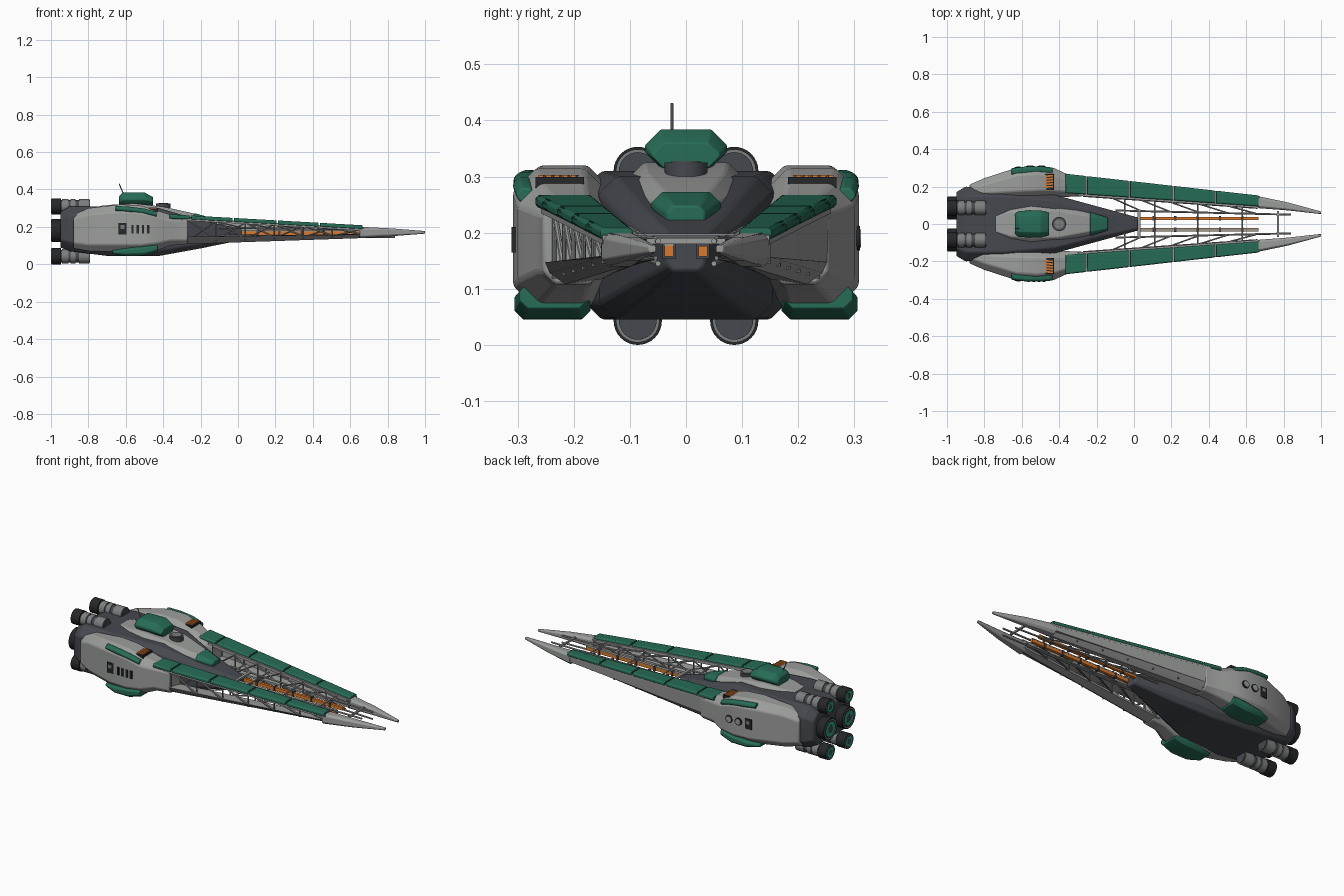
import bpy, bmesh, math
from mathutils import Vector

cube = bpy.data.objects.get("Cube")
if cube:
    bpy.data.objects.remove(cube, do_unlink=True)


def material(name, r, g, b):
    m = bpy.data.materials.new(name)
    m.use_nodes = True
    m.diffuse_color = (r, g, b, 1)
    m.node_tree.nodes["Principled BSDF"].inputs["Base Color"].default_value = (r, g, b, 1)
    return m


GREY = material("light grey plating", .33, .34, .33)
MID = material("mid grey metal", .20, .21, .21)
DARK = material("dark slate hull", .06, .065, .078)
BLACK = material("near black", .018, .02, .021)
GREEN = material("green armour", .02, .15, .095)
ORANGE = material("orange", .70, .19, .025)
BEIGE = material("beige rail", .36, .31, .23)
GLOW = material("teal engine glow", .02, .36, .25)


def finish(name, bm, mat, bevel=0, angle=30, segments=2):
    bmesh.ops.recalc_face_normals(bm, faces=bm.faces)
    me = bpy.data.meshes.new(name)
    bm.to_mesh(me)
    bm.free()
    me.materials.append(mat)
    me.shade_smooth()
    me.set_sharp_from_angle(angle=math.radians(angle))
    ob = bpy.data.objects.new(name, me)
    bpy.context.collection.objects.link(ob)
    if bevel:
        mod = ob.modifiers.new("soft edges", "BEVEL")
        mod.width, mod.segments, mod.limit_method = bevel, segments, "ANGLE"
        mod.angle_limit = math.radians(20)
    return ob


def loft(name, rings, mat, **kw):
    """Skin a list of equal-length rings of points and cap both ends."""
    bm = bmesh.new()
    rows = [[bm.verts.new(p) for p in ring] for ring in rings]
    for a, b in zip(rows, rows[1:]):
        for i in range(len(a)):
            j = (i + 1) % len(a)
            bm.faces.new((a[i], a[j], b[j], b[i]))
    bm.faces.new(rows[0])
    bm.faces.new(rows[-1])
    return finish(name, bm, mat, **kw)


def ring(x, y0, y1, z0, z1, c=0, s=1):
    """Box section across x with corners cut by c."""
    if not c:
        pts = [(y0, z0), (y1, z0), (y1, z1), (y0, z1)]
    else:
        pts = [(y0 + c, z0), (y1 - c, z0), (y1, z0 + c), (y1, z1 - c),
               (y1 - c, z1), (y0 + c, z1), (y0, z1 - c), (y0, z0 + c)]
    return [(x, s * y, z) for y, z in pts]


def hull(name, mat, rows, s=1, **kw):
    return loft(name, [ring(*r, s=s) for r in rows], mat, **kw)


def box(name, mat, x0, x1, y0, y1, z0, z1, s=1, **kw):
    return hull(name, mat, [(x0, y0, y1, z0, z1), (x1, y0, y1, z0, z1)], s, **kw)


def tube(name, mat, a, b, r, r2=None, n=8):
    a, b = Vector(a), Vector(b)
    bm = bmesh.new()
    bmesh.ops.create_cone(bm, cap_ends=True, segments=n, radius1=r,
                          radius2=r if r2 is None else r2, depth=(b - a).length)
    turn = (b - a).to_track_quat("Z", "Y").to_matrix().to_4x4()
    turn.translation = (a + b) / 2
    bmesh.ops.transform(bm, matrix=turn, verts=bm.verts)
    return finish(name, bm, mat)


# Central hull and superstructure
hull("main_hull", DARK, [(-.95, -.17, .17, .09, .28, .04), (-.90, -.20, .20, .07, .31, .05),
     (-.70, -.18, .18, .045, .31, .03), (-.42, -.155, .155, .045, .30, .03),
     (-.20, -.095, .095, .085, .235, .025), (.02, -.035, .035, .13, .19, .012)], bevel=.006)
hull("superstructure", GREY, [(-.74, -.055, .055, .27, .312, .015), (-.66, -.09, .09, .26, .32, .025),
     (-.55, -.105, .105, .25, .325, .03), (-.40, -.10, .10, .24, .308, .03),
     (-.25, -.062, .062, .225, .275, .02), (-.145, -.03, .03, .215, .245, .01)], bevel=.008)
hull("prow_armour", GREEN, [(-.235, -.064, .064, .222, .274, .021),
     (-.14, -.034, .034, .21, .248, .011)], bevel=.004)
hull("command_dome", GREEN, [(-.635, -.055, .055, .315, .365, .02), (-.615, -.07, .07, .315, .384, .028),
     (-.50, -.073, .073, .315, .384, .028), (-.455, -.06, .06, .315, .36, .02)],
     bevel=.014, segments=3, angle=60)
tube("turret_base", DARK, (-.40, 0, .30), (-.40, 0, .325), .038, n=24)
tube("turret_cap", MID, (-.40, 0, .322), (-.40, 0, .328), .026, n=24)
tube("antenna", MID, (-.61, -.025, .37), (-.635, -.025, .43), .003)


# Boom envelope: outer y, inner y, top z, bottom z at a given x
def boom(x):
    t = (x + .36) / 1.02
    mix = lambda a, b: a + (b - a) * t
    return mix(.265, .15), mix(.155, .085), mix(.258, .2), mix(.105, .14)


for s, side in ((1, "left"), (-1, "right")):
    # Side pod
    yo, yi, zt, zb = boom(-.27)
    hull(side + "_pod", GREY, [(-.88, .13, .21, .085, .265, .03), (-.80, .13, .245, .07, .30, .035),
         (-.63, .135, .30, .065, .32, .04), (-.52, .14, .308, .065, .314, .04),
         (-.43, .14, .30, .075, .288, .04), (-.36, .145, .268, .10, .265, .03),
         (-.27, yi, yo, zb, zt, .022)], s, bevel=.006)
    hull(side + "_belly_armour", GREEN, [(-.67, .19, .275, .055, .075, .008),
         (-.60, .175, .302, .045, .085, .012), (-.50, .17, .306, .046, .10, .015),
         (-.43, .175, .297, .065, .11, .015)], s, bevel=.006)
    hull(side + "_shoulder_armour", GREEN, [(-.655, .26, .298, .285, .312, .01),
         (-.58, .268, .307, .278, .308, .01), (-.50, .272, .308, .268, .298, .01),
         (-.435, .268, .302, .252, .28, .01)], s, bevel=.004)

    # Roof vent with slats
    box(side + "_vent_frame", BLACK, -.482, -.428, .182, .268, .28, .299, s)
    for i in range(5):
        y = .192 + i * .0145
        loft(side + "_vent_slat", [[(-.476, s * y, z), (-.434, s * (y + .004), z),
             (-.434, s * (y + .013), z), (-.476, s * (y + .009), z)] for z in (.295, .303)], ORANGE)

    # Flank details
    box(side + "_hatch", BLACK, -.638, -.596, .285, .305, .16, .22, s)
    box(side + "_hatch_panel", MID, -.628, -.606, .30, .308, .19, .21, s)
    if s < 0:
        for i in range(4):
            x = -.57 + i * .028
            box("flank_slit", BLACK, x, x + .012, .29, .311, .165, .21, s)
    else:
        for x in (-.555, -.495):
            tube("flank_ring", BLACK, (x, .29, .19), (x, .310, .19), .022, n=24)
            tube("flank_ring_cap", GREY, (x, .29, .19), (x, .312, .19), .016, n=24)

    # Boom: roof strip, floor strip and solid tip
    ends = (-.30, .67)
    floor, roof, wall = [], [], []
    for x in ends:
        yo, yi, zt, zb = boom(x)
        lip = zb + (zt - zb) * .27
        floor.append([(x, s * y, z) for y, z in ((yi, zb + .01), (yo - .04, zb), (yo - .012, zb + .02),
                                                 (yo - .004, lip), (yo - .02, lip), (yi, zb + .022))])
        roof.append(ring(x, yi, yo, zt - .02, zt - .004, s=s))
        wall.append([(x, s * y, z) for y, z in ((yo - .004, lip), (yo, zt - .01),
                                                (yo - .015, zt - .01), (yo - .018, lip))])
    loft(side + "_boom_floor", floor, GREY)
    loft(side + "_boom_roof", roof, GREY)
    if s > 0:
        loft("left_boom_wall", wall, GREY)
    yo, yi, zt, zb = boom(.65)
    hull(side + "_boom_tip", GREY, [(.65, yi, yo, zb, zt, .012), (.82, .073, .116, .15, .192, .009),
         (1, .053, .067, .164, .178, .003)], s, bevel=.002)

    # Green deck panels along the boom
    cuts = (-.37, -.255, -.025, .21, .435, .67)
    for a, b in zip(cuts, cuts[1:]):
        rows = []
        for x in (a + .004, b - .004):
            yo, yi, zt, zb = boom(x)
            rows.append((x, yi + .01, yo + .003, zt - .014, zt + .009, .006))
        hull(side + "_deck_panel", GREEN, rows, s, bevel=.002)

    # Boom lattice and the inner rails it braces
    xs = [-.27 + i * .155 for i in range(7)]
    rail = lambda x, z: (x, s * (.07 - .024 * x), z)
    for z in (.155, .195):
        tube(side + "_inner_rail", GREY, rail(-.1, z), rail(.84, z - .01), .005)
    for i, x in enumerate(xs):
        yo, yi, zt, zb = boom(x)
        tube(side + "_lattice_post", MID, (x, s * (yo - .02), zb + .01), (x, s * (yo - .02), zt - .01), .004)
        tube(side + "_inner_post", MID, (x, s * yi, zb + .01), (x, s * yi, zt - .01), .004)
        if i < 6:
            po, pi, pt, pb = boom(xs[i + 1])
            tube(side + "_lattice_diagonal", GREY, (x, s * (yo - .02), zt - .012),
                 (xs[i + 1], s * (po - .02), pb + .02), .005)
            tube(side + "_inner_diagonal", MID, (x, s * yi, zb + .015), (xs[i + 1], s * pi, pt - .012), .004)
            if i:
                tube(side + "_rail_brace", GREY, (x, s * yi, zt - .015), rail(xs[i + 1], .19), .004)
                tube(side + "_low_brace", MID, (x, s * yi, zb + .015), rail(xs[i + 1], .155), .004)

    # Central conduit with clamps
    box(side + "_conduit", ORANGE, .02, .665, .022, .038, .158, .176, s)
    for x in (.105, .22, .34, .46, .58):
        box(side + "_conduit_clamp", DARK, x - .006, x + .006, .018, .042, .154, .182, s)
    if s < 0:
        box("conduit_cover", BEIGE, .02, .665, .021, .039, .176, .181, s)

    # Engines: upper and lower pair with banded housings, large middle pair
    for z, r, front, label in ((.31, .043, -.79, "upper"), (.18, .062, -.93, "middle"),
                               (.043, .043, -.79, "lower")):
        y, tag = s * .086, side + "_" + label
        tube(tag + "_nozzle", BLACK, (-.998, y, z), (-.945, y, z), r, n=32)
        tube(tag + "_nozzle_rim", MID, (-.999, y, z), (-.99, y, z), r * .9, n=32)
        tube(tag + "_nozzle_throat", BLACK, (-.9995, y, z), (-.99, y, z), r * .8, n=32)
        tube(tag + "_nozzle_glow", GLOW, (-1, y, z), (-.99, y, z), r * .68, n=32)
        tube(tag + "_nozzle_core", DARK, (-1, y, z), (-1.0005, y, z), r * .35, n=24)
        tube(tag + "_engine_body", DARK, (-.95, y, z), (front, y, z), r * .78, n=32)
        if front > -.9:
            for a, b in ((-.94, -.905), (-.895, -.87), (-.85, -.795)):
                tube(tag + "_engine_band", MID, (a, y, z), (b, y, z), r * .9, n=32)

# Cross members tying both booms together
for x in (-.05, .11, .34, .58):
    y = boom(x)[1] + .01
    tube("cross_member", GREY, (x, -y, .195), (x, y, .195), .004)
box("front_tie", GREY, .765, .775, -.07, .07, .18, .19)
box("prow_tie", GREY, .02, .035, -.075, .075, .188, .198)
